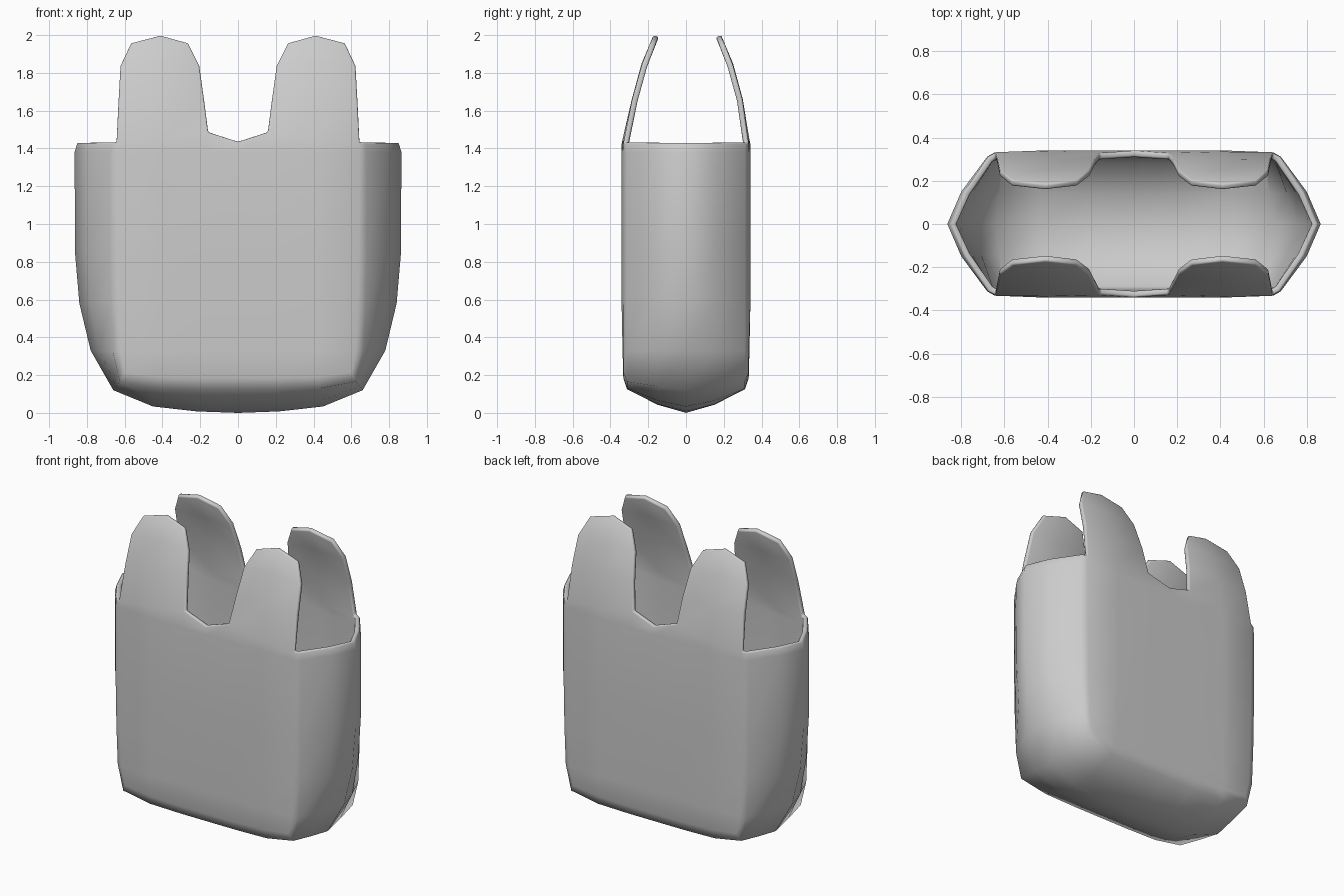
import bpy, bmesh

if "Cube" in bpy.data.objects:
    bpy.data.objects.remove(bpy.data.objects["Cube"])

# Quarter outlines of the bag body: from bottom centre, round the corner, up to the rim
ZS = [0.33, 0.58, 0.85, 1.38, 1.432]


def chain(y, bottom, side_x):
    pts = [(x, y, z) for x, z in bottom]
    return pts + [(x, y, z) for x, z in zip(side_x, ZS)]


front_edge = chain(-0.332, [(0, 0.185), (0.2, 0.185), (0.42, 0.19), (0.6, 0.215)],
                   [0.625, 0.635, 0.64, 0.645, 0.645])
shoulder = chain(-0.312, [(0, 0.125), (0.2, 0.125), (0.43, 0.13), (0.625, 0.165)],
                 [0.665, 0.675, 0.68, 0.68, 0.675])
gusset = chain(-0.15, [(0, 0.043), (0.21, 0.045), (0.44, 0.065), (0.645, 0.14)],
               [0.735, 0.78, 0.797, 0.80, 0.785])
keel = chain(0, [(0, 0.0), (0.22, 0.008), (0.45, 0.034), (0.66, 0.12)],
             [0.78, 0.84, 0.863, 0.865, 0.85])
chains = [front_edge, shoulder, gusset, keel]

quads = []
for a, b in zip(chains, chains[1:]):
    for i in range(len(a) - 1):
        quads.append((a[i], b[i], b[i + 1], a[i + 1]))

# Front panel rows, ending at the outer panel edge
rows = [front_edge[:4]]
for n, z in enumerate(ZS):
    y = -0.336 if n == 0 else -0.341
    rows.append([(0, y, z), (0.18, y, z), (0.41, y, z), front_edge[4 + n]])
rows[-1] = [(0, -0.340, 1.436), (0.158, -0.328, 1.487), (0.41, -0.335, 1.45), front_edge[-1]]
rows[-2][1] = (0.165, -0.341, 1.38)

# Handle tab rows (columns 1 to 3 only)
tabs = [rows[-1][1:],
        [(0.18, -0.285, 1.66), (0.41, -0.287, 1.66), (0.632, -0.285, 1.66)],
        [(0.205, -0.235, 1.84), (0.41, -0.235, 1.85), (0.622, -0.235, 1.84)],
        [(0.265, -0.189, 1.96), (0.41, -0.172, 2.0), (0.565, -0.189, 1.96)]]
for grid in (rows, tabs):
    for lo, hi in zip(grid, grid[1:]):
        for i in range(len(lo) - 1):
            quads.append((lo[i], lo[i + 1], hi[i + 1], hi[i]))

# Mirror the quarter into the whole shell
bm = bmesh.new()
for sx in (1, -1):
    for sy in (1, -1):
        for q in quads:
            vs = [bm.verts.new((x * sx, y * sy, z)) for x, y, z in q]
            bm.faces.new(vs if sx * sy > 0 else vs[::-1])
bmesh.ops.remove_doubles(bm, verts=bm.verts, dist=0.0005)
# Back handles lean in slightly less
for v in bm.verts:
    if v.co.y > 0 and v.co.z > 1.6:
        v.co.y += 0.014
for f in bm.faces:
    f.smooth = True

mesh = bpy.data.meshes.new("carrier_bag")
bm.to_mesh(mesh)
bm.free()
bag = bpy.data.objects.new("carrier_bag", mesh)
bpy.context.collection.objects.link(bag)

# Thin wall with softened rim
wall = bag.modifiers.new("wall", 'SOLIDIFY')
wall.thickness = 0.03
wall.offset = -1
rim = bag.modifiers.new("rim", 'BEVEL')
rim.width = 0.009
rim.segments = 2
rim.limit_method = 'ANGLE'
rim.angle_limit = 1.0
